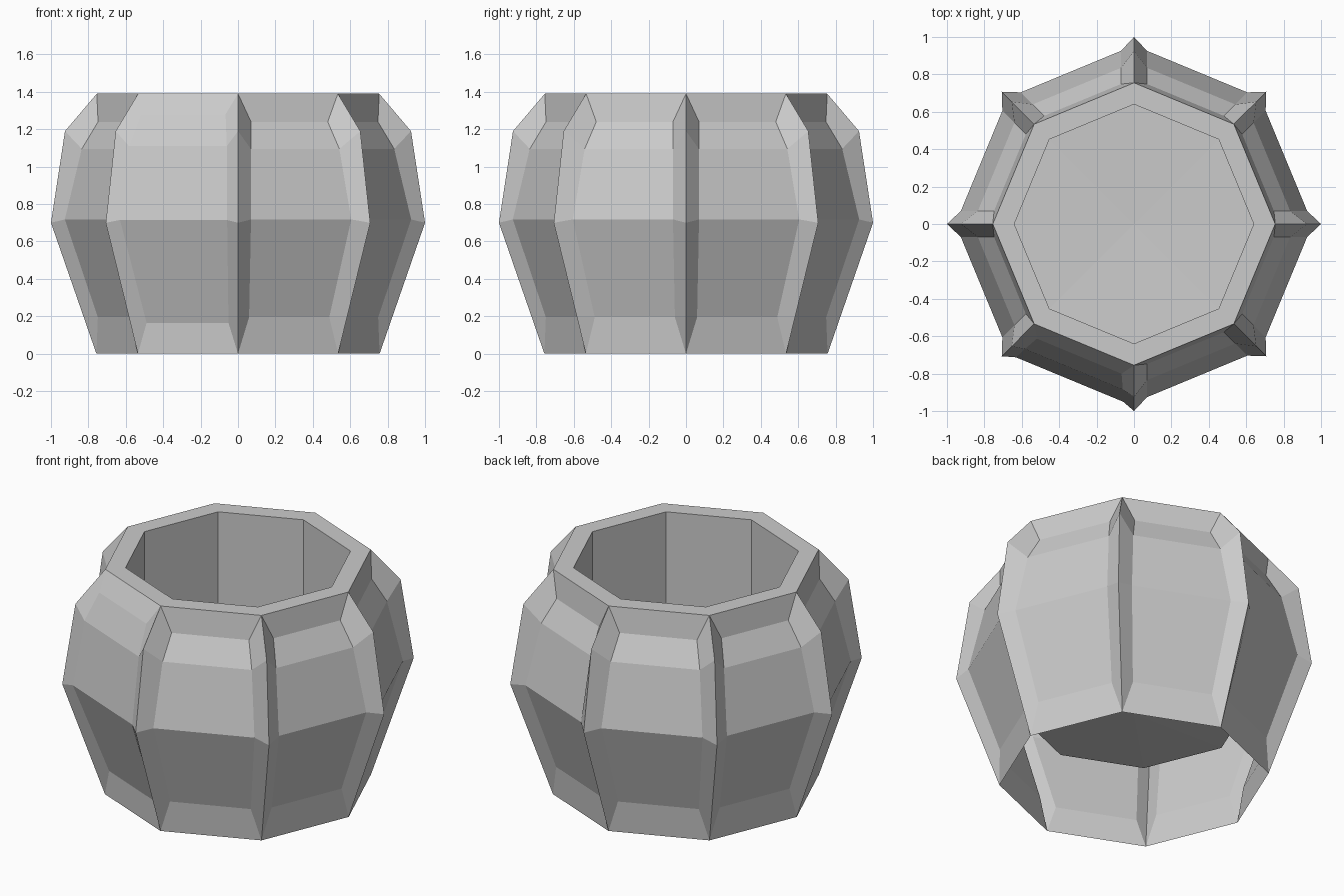
import bpy, bmesh
from math import sin, cos, pi

if "Cube" in bpy.data.objects:
    bpy.data.objects.remove(bpy.data.objects["Cube"])

N = 8
STEP = 2 * pi / N
# Ridge profile at each corner: (radius, z)
RIDGE = [(0.757, 0.0), (1.0, 0.70), (0.925, 1.19), (0.755, 1.39)]
# Recessed panel: (distance from axis, half width, z)
PANEL = [(0.715, 0.232, 0.195), (0.882, 0.29, 0.718), (0.798, 0.256, 1.095), (0.718, 0.222, 1.24)]
# Front-left panel is slightly shallower
SHALLOW = [(0.705, 0.237, 0.165), (0.90, 0.31, 0.715), (0.84, 0.283, 1.11), (0.765, 0.245, 1.28)]


def polar(r, a, z):
    return (r * cos(a), r * sin(a), z)


def make_object(name, bm):
    bmesh.ops.remove_doubles(bm, verts=bm.verts, dist=0.0005)
    mesh = bpy.data.meshes.new(name)
    bm.to_mesh(mesh)
    bm.free()
    obj = bpy.data.objects.new(name, mesh)
    bpy.context.collection.objects.link(obj)
    return obj


def face(bm, *pts):
    bm.faces.new([bm.verts.new(p) for p in pts])


# Ribbed outer wall: recessed panels framed by sloping borders
bm = bmesh.new()
for i in range(N):
    a, b = i * STEP, (i + 1) * STEP
    m = (a + b) / 2
    left = [polar(r, a, z) for r, z in RIDGE]
    right = [polar(r, b, z) for r, z in RIDGE]

    def inner(side):
        return [(n * cos(m) - side * t * sin(m), n * sin(m) + side * t * cos(m), z)
                for n, t, z in (SHALLOW if i == 5 else PANEL)]

    pl, pr = inner(-1), inner(1)
    for k in range(3):
        face(bm, left[k], pl[k], pl[k + 1], left[k + 1])
        face(bm, pl[k], pr[k], pr[k + 1], pl[k + 1])
        face(bm, pr[k], right[k], right[k + 1], pr[k + 1])
    face(bm, left[0], right[0], pr[0], pl[0])
    face(bm, pl[3], pr[3], right[3], left[3])
make_object("outer_wall", bm)

# Flat rim, straight inner wall and slightly dished floor
CUP = [(0.755, 1.39), (0.64, 1.39), (0.64, 0.44)]
bm = bmesh.new()
for i in range(N):
    a, b = i * STEP, (i + 1) * STEP
    for (r0, z0), (r1, z1) in zip(CUP, CUP[1:]):
        face(bm, polar(r0, a, z0), polar(r0, b, z0), polar(r1, b, z1), polar(r1, a, z1))
    face(bm, polar(0.64, a, 0.44), polar(0.64, b, 0.44), (0, 0, 0.42))
make_object("rim_and_inner_cup", bm)
